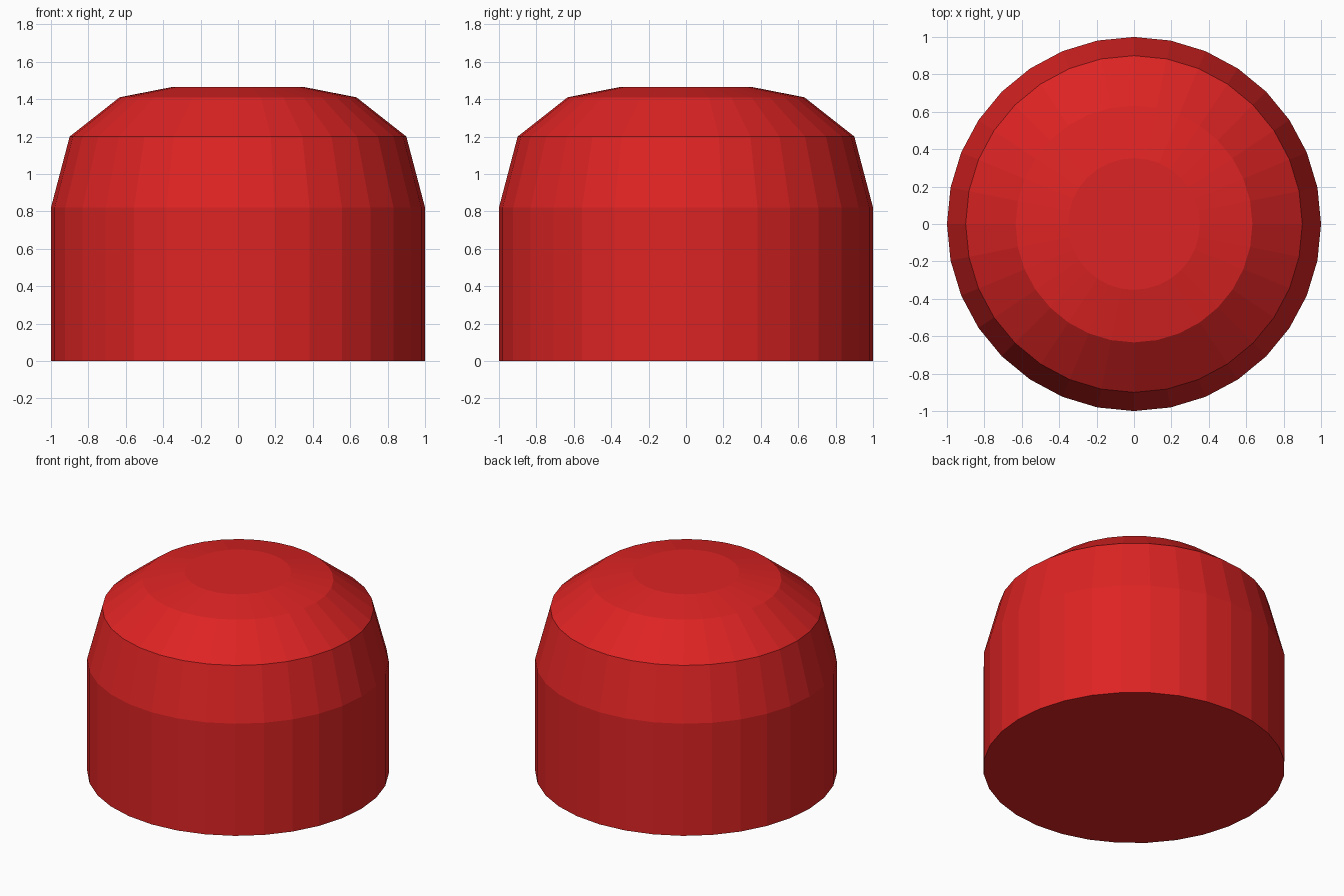
import bpy, bmesh
from math import cos, sin, tau

if "Cube" in bpy.data.objects:
    bpy.data.objects.remove(bpy.data.objects["Cube"])

SIDES = 32
# (radius, height) from the base up to the flat top
PROFILE = [(1.0, 0.0), (1.0, 0.82), (0.9, 1.2), (0.633, 1.41), (0.352, 1.465)]

# Domed cap: stacked rings bridged with flat quads and closed at both ends
bm = bmesh.new()
rings = [[bm.verts.new((r * cos(tau * i / SIDES), r * sin(tau * i / SIDES), z))
          for i in range(SIDES)] for r, z in PROFILE]
for low, high in zip(rings, rings[1:]):
    for i in range(SIDES):
        j = (i + 1) % SIDES
        bm.faces.new((low[i], low[j], high[j], high[i]))
bm.faces.new(rings[0][::-1])
bm.faces.new(rings[-1])

mesh = bpy.data.meshes.new("domed_cap")
bm.to_mesh(mesh)
bm.free()
cap = bpy.data.objects.new("domed_cap", mesh)
bpy.context.collection.objects.link(cap)

# Red material
red = bpy.data.materials.new("red")
red.diffuse_color = (0.73, 0.017, 0.017, 1)
red.use_nodes = True
red.node_tree.nodes["Principled BSDF"].inputs["Base Color"].default_value = red.diffuse_color
mesh.materials.append(red)
